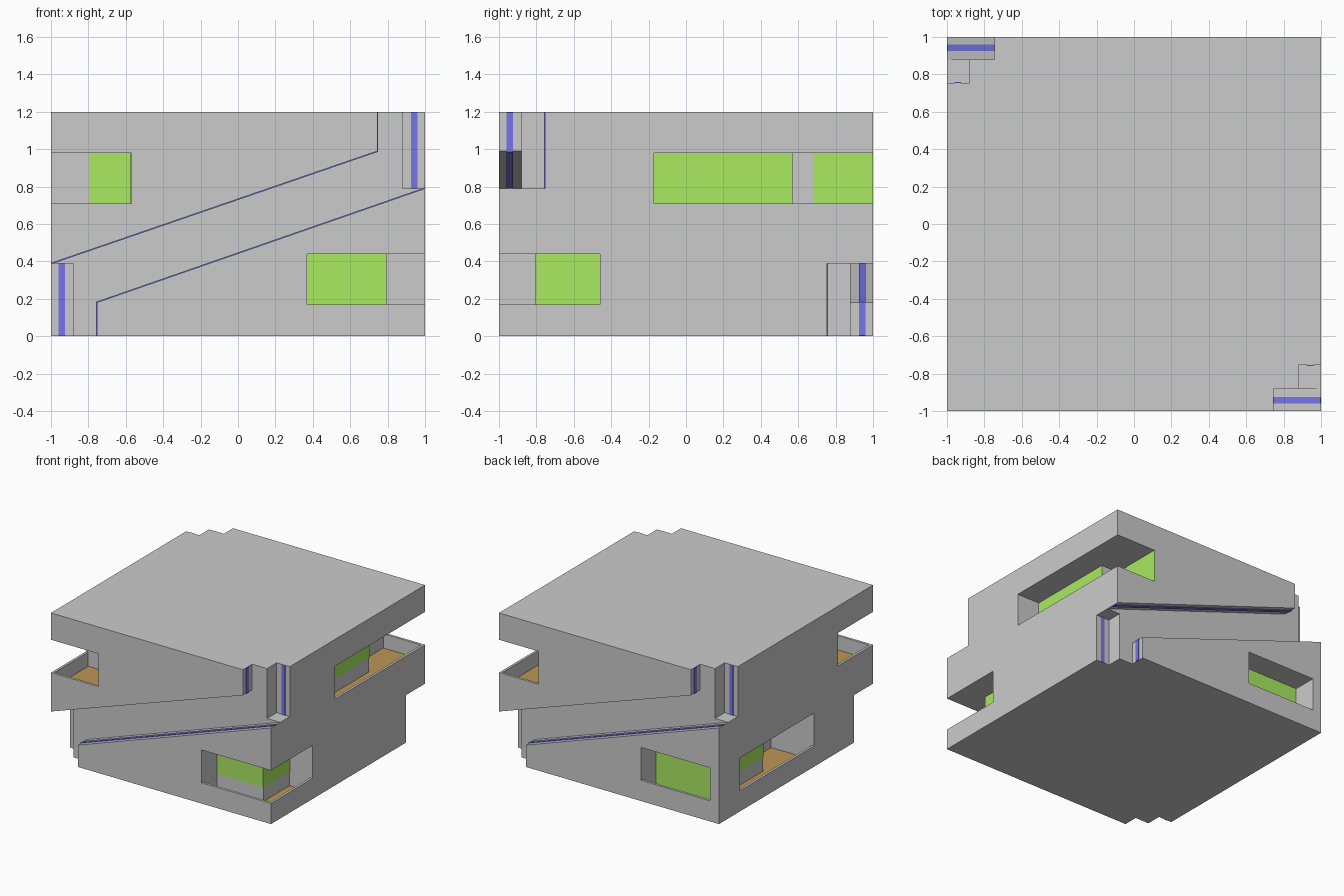
import bpy, bmesh

if "Cube" in bpy.data.objects:
    bpy.data.objects.remove(bpy.data.objects["Cube"])

RIM = 0.98     # inner face of the thin parapets
SINK = 0.12    # how far balcony floors lie below the opening


def material(name, rgb):
    m = bpy.data.materials.new(name)
    m.diffuse_color = (*rgb, 1)
    m.use_nodes = True
    m.node_tree.nodes["Principled BSDF"].inputs["Base Color"].default_value = m.diffuse_color
    return m


GREEN = material("green_glass", (0.40, 0.82, 0.12))
BLUE = material("blue_light", (0.18, 0.18, 0.80))
BROWN = material("brown_floor", (0.50, 0.31, 0.09))


def prism(name, profile, y0, y1, s=1, mat=None):
    """Extrude an (x, z) profile along y; s=-1 turns it 180 degrees about z."""
    bm = bmesh.new()
    face = bm.faces.new([bm.verts.new((s * x, s * y0, z)) for x, z in profile])
    ext = bmesh.ops.extrude_face_region(bm, geom=[face])
    for v in ext["geom"]:
        if isinstance(v, bmesh.types.BMVert):
            v.co.y = s * y1
    bmesh.ops.recalc_face_normals(bm, faces=bm.faces[:])
    mesh = bpy.data.meshes.new(name)
    bm.to_mesh(mesh)
    bm.free()
    ob = bpy.data.objects.new(name, mesh)
    bpy.context.collection.objects.link(ob)
    if mat:
        mesh.materials.append(mat)
    return ob


def box(name, x0, x1, y0, y1, z0, z1, s=1, mat=None):
    return prism(name, [(x0, z0), (x1, z0), (x1, z1), (x0, z1)], y0, y1, s, mat)


# Main block
body = box("building_block", -1, 1, -1, 1, 0, 1.2)
cutters = []

# Slanted grooves with stepped corner notches, front and back
groove = [(-1.1, -0.1), (-0.755, -0.1), (-0.755, 0.18), (1, 0.79), (1.1, 0.79),
          (1.1, 1.3), (0.745, 1.3), (0.745, 0.99), (-1, 0.39), (-1.1, 0.39)]
upper = [(-1, 0.39), (0.745, 0.99), (0.745, 1.2)]
lower = [(-0.755, 0), (-0.755, 0.18), (1, 0.79)]
for side, s in (("front", 1), ("back", -1)):
    cutters += [
        prism("groove_cut", groove, -1.1, -0.88, s),
        box("notch_cut", 0.88, 1.1, -1.1, -0.755, 0.79, 1.3, s),
        box("notch_cut", -1.1, -0.88, -1.1, -0.755, -0.1, 0.39, s)]
    # Light strips along both edges of the groove and in the notches
    for edge, path, d in (("upper", upper, 0.004), ("lower", lower, -0.004)):
        ribbon = path + [(x + d, z - d) for x, z in reversed(path)]
        prism(f"{side}_{edge}_light_strip", ribbon, -0.96, -0.925, s, BLUE)
    box(f"{side}_high_corner_light", 0.925, 0.96, -0.759, -0.753, 0.79, 1.2, s, BLUE)
    box(f"{side}_low_corner_light", -0.96, -0.925, -0.759, -0.753, 0, 0.39, s, BLUE)

# Balconies: name, sill, head, plan rectangles, glass lines (x0, x1, y0, y1, sunk)
balconies = [
    ("front_right", 0.17, 0.44,
     [(0.37, 1.1, -1.1, -0.8), (0.79, 1.1, -1.1, -0.46)],
     [(0.37, 0.79, -0.8, -0.8, 0), (0.79, 0.79, -0.8, -0.46, 0)]),
    ("front_left", 0.71, 0.98,
     [(-1.1, -0.57, -1.1, -0.545)],
     [(-0.79, -0.57, -0.545, -0.545, 0), (-0.57, -0.57, -0.98, -0.545, 0)]),
    ("back_right", 0.71, 0.98,
     [(0.79, 1.1, -0.17, 1.1), (0.635, 1.1, 0.57, 1.1)],
     [(0.79, 0.79, -0.17, 0.57, 0), (0.635, 0.635, 0.68, 1, 0)]),
    ("back", 0.17, 0.44,
     [(-0.92, -0.29, 0.8, 1.1)],
     [(-0.92, -0.29, 0.8, 0.8, 1)]),
    ("left", 0.17, 0.44,
     [(-1.1, -0.8, -0.234, 0.727), (-1.1, -0.61, -0.234, 0.14)],
     [(-0.8, -0.8, 0.14, 0.727, 0)]),
]
for name, z0, z1, rects, panes in balconies:
    for r in rects:
        inner = [max(-RIM, min(RIM, v)) for v in r]
        cutters.append(box("sunk_cut", *inner, z0 - SINK, z1))
        cutters.append(box("opening_cut", *r, z0, z1))
        # Brown balcony floor
        box(f"{name}_balcony_floor", *inner, z0 - SINK - 0.004, z0 - SINK + 0.003, 1, BROWN)
    # Green glass panes
    for x0, x1, y0, y1, sunk in panes:
        tx = 0.004 if x0 == x1 else 0
        ty = 0.004 if y0 == y1 else 0
        box(f"{name}_glass", x0 - tx, x1 + tx, y0 - ty, y1 + ty,
            z0 - SINK * sunk, z1, 1, GREEN)

# Carve the block and drop the cutters
for c in cutters:
    mod = body.modifiers.new("carve", "BOOLEAN")
    mod.operation = "DIFFERENCE"
    mod.solver = "EXACT"
    mod.object = c
carved = bpy.data.meshes.new_from_object(
    body.evaluated_get(bpy.context.evaluated_depsgraph_get()))
body.modifiers.clear()
body.data = carved
for c in cutters:
    bpy.data.objects.remove(c)
